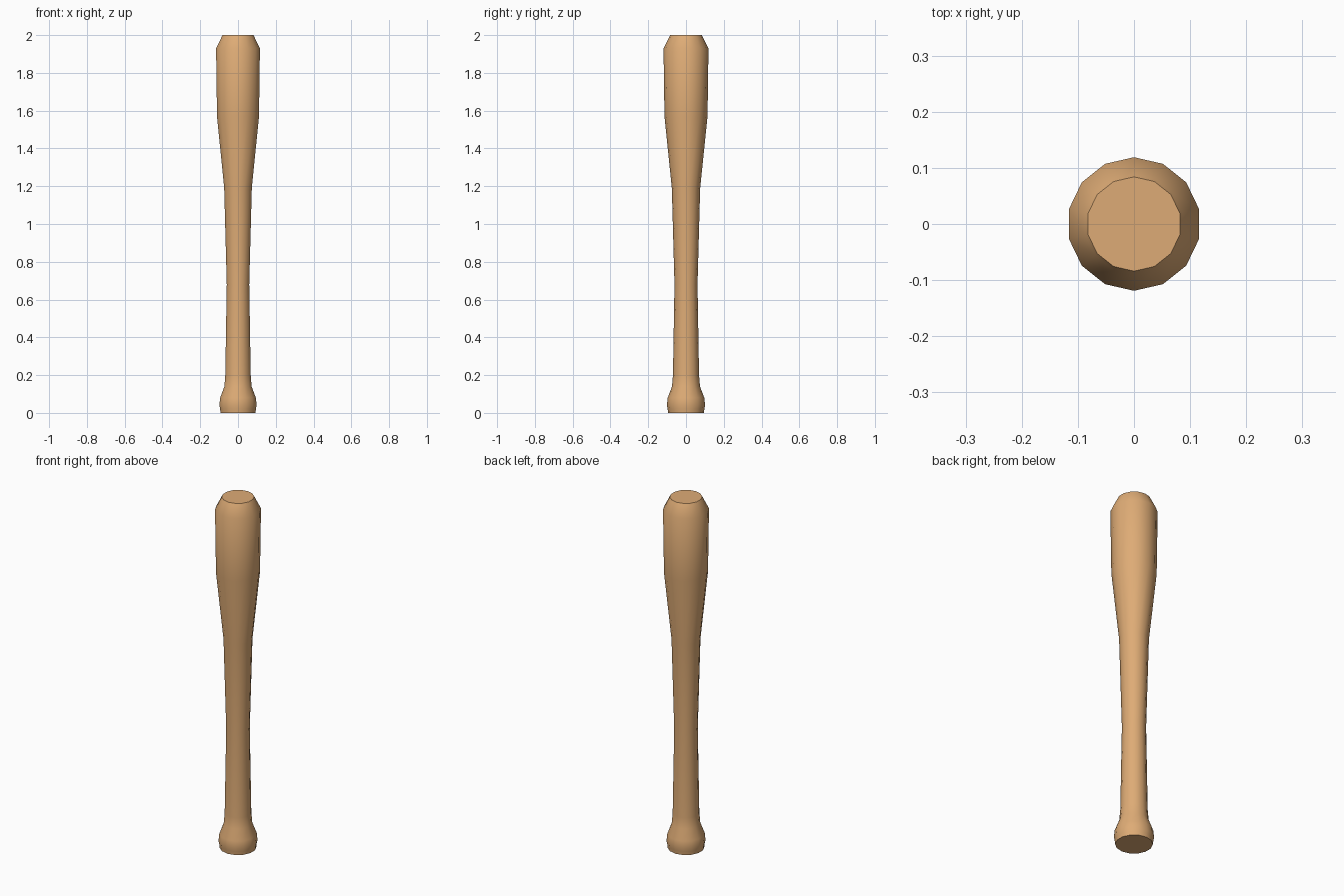
import bpy, bmesh
from math import cos, sin, pi, radians

if "Cube" in bpy.data.objects:
    bpy.data.objects.remove(bpy.data.objects["Cube"])

SIDES = 14

# wood material
wood = bpy.data.materials.new("wood")
wood.diffuse_color = (0.73, 0.41, 0.18, 1)
wood.use_nodes = True
wood.node_tree.nodes["Principled BSDF"].inputs["Base Color"].default_value = wood.diffuse_color


def lathe(name, profile):
    """Closed, capped solid of revolution from (radius, z) pairs."""
    bm = bmesh.new()
    rings = [[bm.verts.new((r * cos(2 * pi * (i + 0.5) / SIDES),
                            r * sin(2 * pi * (i + 0.5) / SIDES), z))
              for i in range(SIDES)] for r, z in profile]
    for low, high in zip(rings, rings[1:]):
        for i in range(SIDES):
            j = (i + 1) % SIDES
            bm.faces.new((low[i], low[j], high[j], high[i]))
    bm.faces.new(rings[0][::-1])
    bm.faces.new(rings[-1])
    mesh = bpy.data.meshes.new(name)
    bm.to_mesh(mesh)
    bm.free()
    mesh.materials.append(wood)
    obj = bpy.data.objects.new(name, mesh)
    bpy.context.collection.objects.link(obj)
    bpy.ops.object.select_all(action='DESELECT')
    obj.select_set(True)
    bpy.context.view_layer.objects.active = obj
    bpy.ops.object.shade_smooth_by_angle(angle=radians(40))
    return obj


# bat: flared knob, slim handle, taper, barrel and chamfered tip
lathe("baseball_bat", [
    (0.095, 0.0), (0.097, 0.02), (0.101, 0.04), (0.097, 0.08), (0.074, 0.14),
    (0.069, 0.2), (0.061, 0.68), (0.075, 1.19), (0.114, 1.57),
    (0.119, 1.93), (0.089, 1.99), (0.084, 2.0),
])
